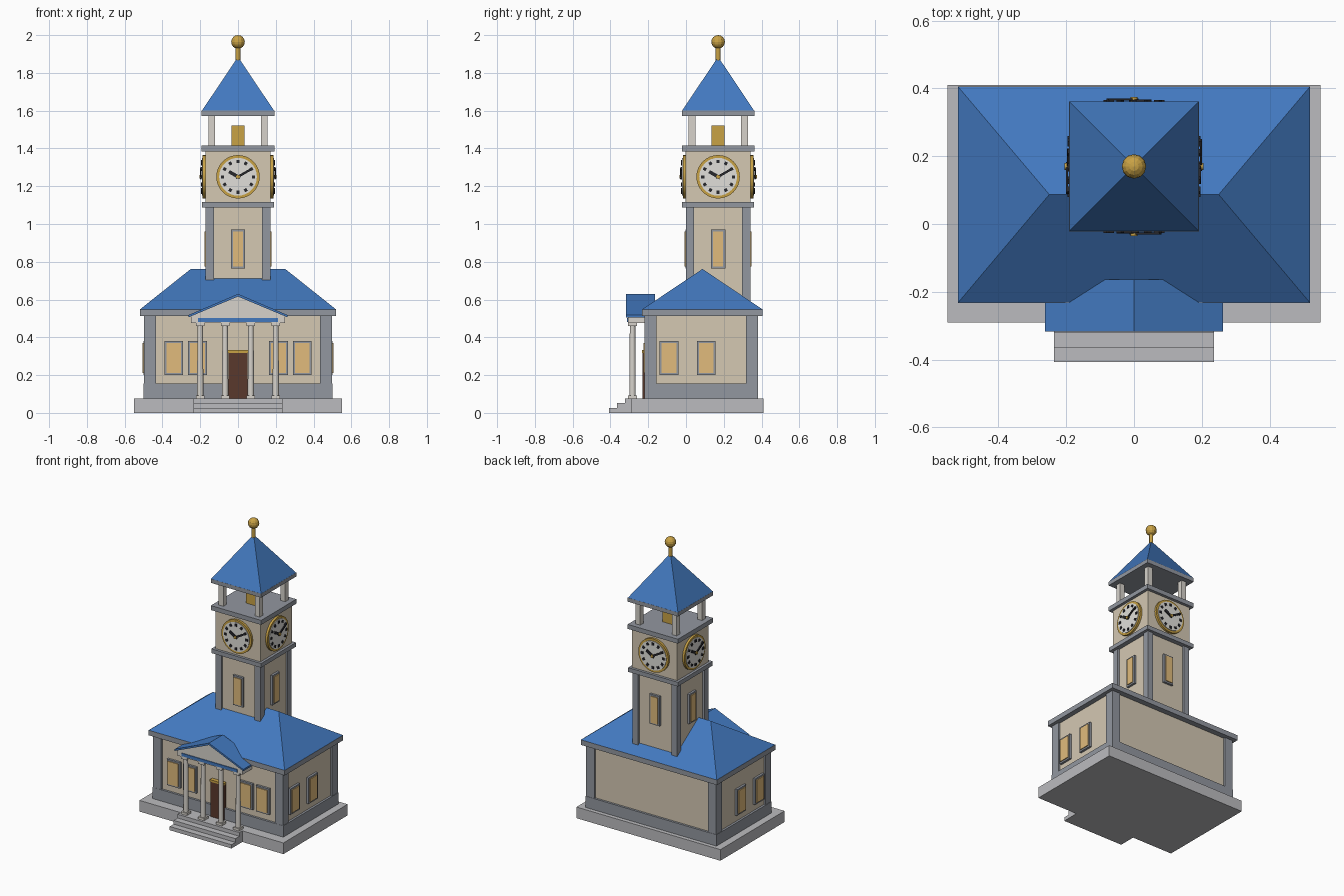
import bpy, bmesh, math
from mathutils import Matrix, Vector

if "Cube" in bpy.data.objects:
    bpy.data.objects.remove(bpy.data.objects["Cube"])

def mat(name, r, g, b):
    m = bpy.data.materials.new(name)
    m.diffuse_color = (r, g, b, 1)
    m.use_nodes = True
    m.node_tree.nodes["Principled BSDF"].inputs["Base Color"].default_value = m.diffuse_color
    return m

CREAM = mat("cream_wall", 0.66, 0.58, 0.45)
TRIM = mat("grey_trim", 0.29, 0.31, 0.35)
STONE = mat("light_stone", 0.50, 0.50, 0.52)
WHITE = mat("off_white", 0.68, 0.65, 0.60)
BLUE = mat("blue_roof", 0.055, 0.19, 0.52)
GLOW = mat("window_glow", 0.75, 0.50, 0.20)
GOLD = mat("gold", 0.58, 0.36, 0.06)
BLACK = mat("black", 0.02, 0.02, 0.025)
WOOD = mat("door_wood", 0.10, 0.04, 0.025)
DIAL = mat("dial_white", 0.75, 0.74, 0.70)
TY = 0.17                                   # tower centre in y
I4 = Matrix.Identity(4)

def finish(name, bm, m, xf=I4):
    bmesh.ops.recalc_face_normals(bm, faces=bm.faces)
    me = bpy.data.meshes.new(name)
    bm.to_mesh(me)
    bm.free()
    me.materials.append(m)
    ob = bpy.data.objects.new(name, me)
    ob.matrix_world = xf
    bpy.context.collection.objects.link(ob)
    return ob

def box(name, x0, x1, y0, y1, z0, z1, m, xf=I4):
    bm = bmesh.new()
    c = Vector(((x0 + x1) / 2, (y0 + y1) / 2, (z0 + z1) / 2))
    bmesh.ops.create_cube(bm, size=1, matrix=Matrix.Translation(c)
                          @ Matrix.Diagonal((x1 - x0, y1 - y0, z1 - z0, 1)))
    return finish(name, bm, m, xf)

def hull(name, pts, m):
    bm = bmesh.new()
    for p in pts:
        bm.verts.new(p)
    bmesh.ops.convex_hull(bm, input=bm.verts)
    bmesh.ops.dissolve_limit(bm, angle_limit=0.01, verts=bm.verts, edges=bm.edges)
    return finish(name, bm, m)

def prism(name, profile, y0, y1, m):
    return hull(name, [(x, y, z) for y in (y0, y1) for x, z in profile], m)

def cyl(name, r, depth, m, xf, segs=12, r2=None):
    bm = bmesh.new()
    bmesh.ops.create_cone(bm, cap_ends=True, segments=segs, radius1=r,
                          radius2=r if r2 is None else r2, depth=depth)
    ob = finish(name, bm, m, xf)
    for p in ob.data.polygons:
        p.use_smooth = len(p.vertices) == 4
    return ob

def slab(name, h, z0, z1, m):               # square tower slab
    box(name, -h, h, TY - h, TY + h, z0, z1, m)

def window(name, u, w, z0, z1, wall, xf):
    # grey frame with a glowing pane; faces local -y
    box(name + "_frame", u - w, u + w, -wall - 0.015, -wall + 0.01, z0, z1, TRIM, xf)
    b = 0.011
    box(name + "_pane", u - w + b, u + w - b, -wall - 0.021, -wall, z0 + b, z1 - b, GLOW, xf)

def side(k, cy=0.0):
    return Matrix.Translation((0, cy, 0)) @ Matrix.Rotation(k * math.pi / 2, 4, 'Z')

# plinth and steps
box("plinth", -0.55, 0.55, -0.29, 0.41, 0, 0.077, STONE)
for i, y in enumerate((-0.408, -0.365, -0.322)):
    box(f"step_{i}", -0.236, 0.236, y, -0.25, 0, 0.0257 * (i + 1), STONE)

# hall walls, base course, corner piers
box("hall_walls", -0.485, 0.485, -0.205, 0.367, 0.07, 0.52, CREAM)
box("base_course", -0.5, 0.5, -0.22, 0.382, 0.07, 0.155, TRIM)
for sx in (-1, 1):
    for y0 in (-0.219, 0.317):
        xs = sorted((sx * 0.435, sx * 0.497))
        box("corner_pier", *xs, y0, y0 + 0.063, 0.15, 0.52, TRIM)

# hall cornice and hipped roof
box("hall_cornice", -0.52, 0.52, -0.233, 0.406, 0.513, 0.548, TRIM)
hull("hall_roof", [(x, y, 0.548) for x in (-0.519, 0.519) for y in (-0.232, 0.405)]
     + [(-0.25, 0.087, 0.762), (0.25, 0.087, 0.762)], BLUE)

# hall windows on front and both ends
for u in (-0.34, -0.215, 0.215, 0.34):
    window("front_window", u, 0.05, 0.2, 0.38, 0.205, I4)
for y in (-0.09, 0.107):
    window("right_window", y, 0.05, 0.2, 0.38, 0.485, side(1))
    window("left_window", -y, 0.05, 0.2, 0.38, 0.485, side(3))

# door
box("door", -0.05, 0.05, -0.23, -0.2, 0.077, 0.32, WOOD)
box("door_lintel", -0.053, 0.053, -0.233, -0.2, 0.318, 0.332, GOLD)

# porch columns
for x in (-0.2, -0.068, 0.068, 0.2):
    cyl("porch_column", 0.017, 0.38, WHITE, Matrix.Translation((x, -0.283, 0.275)), 12, 0.0145)
    for n, z in (("column_base", 0.077), ("column_capital", 0.459)):
        box(n, x - 0.023, x + 0.023, -0.306, -0.26, z, z + 0.016, WHITE)

# porch entablature, pediment and gable roof
box("entablature", -0.25, 0.25, -0.308, -0.2, 0.475, 0.52, WHITE)
box("entablature_band", -0.213, 0.213, -0.313, -0.3, 0.482, 0.502, BLUE)
prism("pediment", [(-0.245, 0.516), (0.245, 0.516), (0, 0.62)], -0.308, -0.168, WHITE)
for s in (-1, 1):
    prism("porch_roof", [(0, 0.63), (0, 0.616), (s * 0.262, 0.502 + 0.004), (s * 0.262, 0.518)],
          -0.317, -0.164, BLUE)

# tower shaft with corner piers
slab("tower_shaft", 0.157, 0.5, 1.095, CREAM)
for sx in (-1, 1):
    for sy in (-1, 1):
        xs = sorted((sx * 0.127, sx * 0.171))
        ys = sorted((TY + sy * 0.127, TY + sy * 0.171))
        box("tower_pier", *xs, *ys, 0.5, 1.095, TRIM)
        # open belfry posts
        xs = sorted((sx * 0.121, sx * 0.157))
        ys = sorted((TY + sy * 0.121, TY + sy * 0.157))
        box("belfry_post", *xs, *ys, 1.41, 1.58, WHITE)

# clock stage, ledges, bell, spire
slab("lower_ledge", 0.19, 1.088, 1.117, TRIM)
slab("clock_stage", 0.172, 1.11, 1.39, CREAM)
slab("upper_ledge", 0.192, 1.385, 1.416, TRIM)
slab("bell", 0.035, 1.41, 1.522, GOLD)
slab("belfry_cornice", 0.192, 1.573, 1.6, TRIM)
hull("spire", [(sx * 0.191, TY + sy * 0.191, 1.6) for sx in (-1, 1) for sy in (-1, 1)]
     + [(0, TY, 1.885)], BLUE)
cyl("finial_rod", 0.013, 0.1, GOLD, Matrix.Translation((0, TY, 1.905)), 10)
bm = bmesh.new()
bmesh.ops.create_uvsphere(bm, u_segments=12, v_segments=8, radius=0.036)
finish("finial_ball", bm, GOLD, Matrix.Translation((0, TY, 1.964)))

# four clocks and shaft windows
for k in range(4):
    xf = side(k, TY)
    window("tower_window", 0, 0.038, 0.765, 0.97, 0.157, xf)
    dial = xf @ Matrix.Translation((0, 0, 1.25))
    lay = Matrix.Rotation(math.pi / 2, 4, 'X')
    for n, r, d0, d1, m in (("clock_rim", 0.115, 0.165, 0.187, GOLD),
                            ("clock_face", 0.1, 0.165, 0.191, DIAL),
                            ("clock_hub", 0.01, 0.165, 0.205, GOLD)):
        cyl(n, r, d1 - d0, m, dial @ Matrix.Translation((0, -(d0 + d1) / 2, 0)) @ lay, 32)
    for i in range(12):
        turn = dial @ Matrix.Rotation(i * math.pi / 6, 4, 'Y')
        box("hour_mark", -0.008, 0.008, -0.196, -0.185, 0.073, 0.09, BLACK, turn)
    for n, a, w, l, d in (("hour_hand", -60, 0.009, 0.055, 0.198),
                          ("minute_hand", 60, 0.006, 0.09, 0.201)):
        turn = dial @ Matrix.Rotation(math.radians(a), 4, 'Y')
        box(n, -w, w, -d, -d + 0.006, -0.012, l, BLACK, turn)
